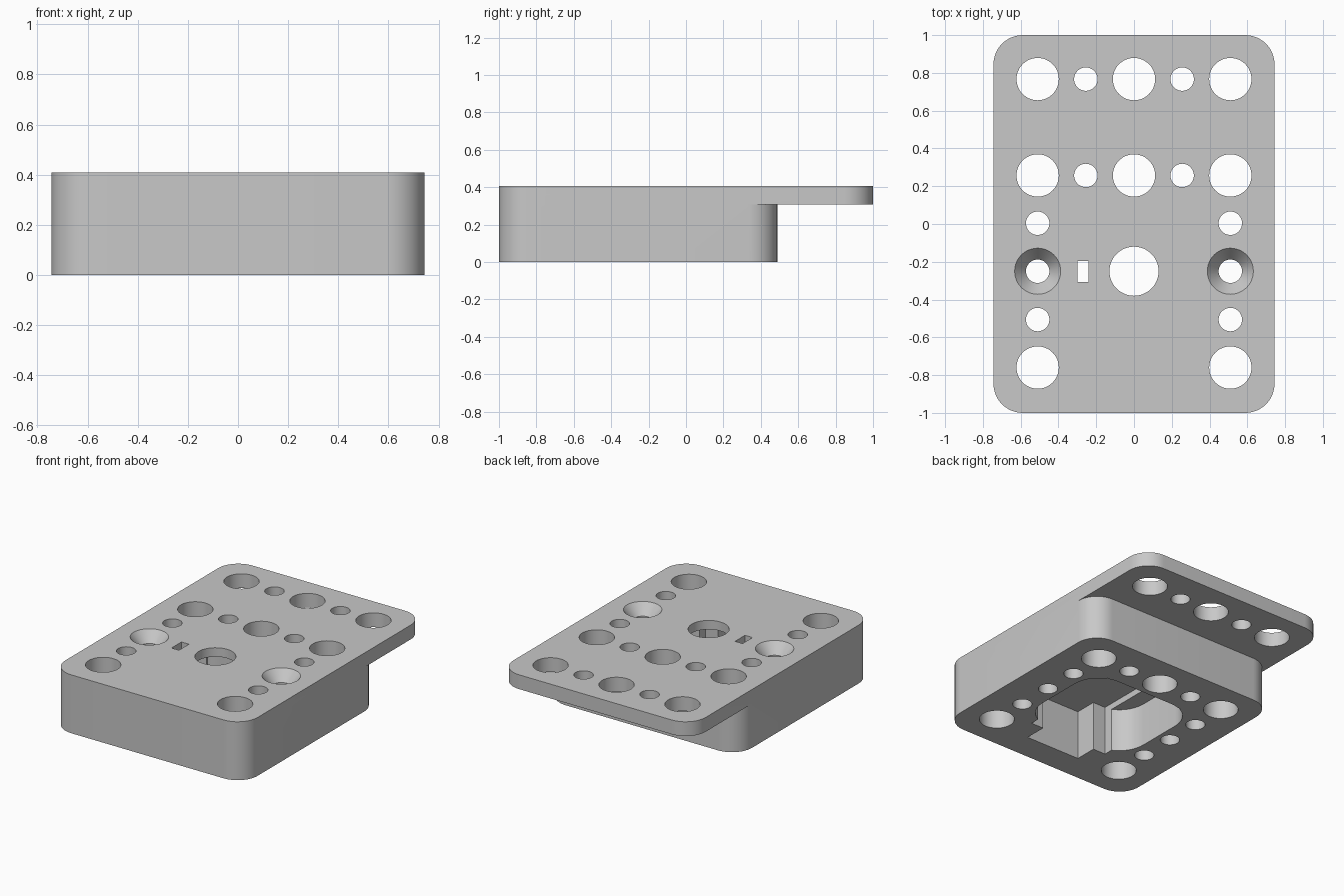
import bpy, bmesh, math

cube = bpy.data.objects.get("Cube")
if cube:
    bpy.data.objects.remove(cube, do_unlink=True)

grey = bpy.data.materials.new("light_grey")
grey.use_nodes = True
colour = (0.58, 0.58, 0.58, 1)
grey.diffuse_color = colour
grey.node_tree.nodes["Principled BSDF"].inputs["Base Color"].default_value = colour


def finish(name, bm):
    mesh = bpy.data.meshes.new(name)
    bmesh.ops.recalc_face_normals(bm, faces=bm.faces)
    bm.to_mesh(mesh)
    bm.free()
    obj = bpy.data.objects.new(name, mesh)
    bpy.context.collection.objects.link(obj)
    mesh.materials.append(grey)
    return obj


def slab(name, x0, x1, y0, y1, z0, z1, radius=0, steps=12):
    """Upright block with optionally rounded vertical corners."""
    bm = bmesh.new()
    outline = []
    corners = [(x1, y1, -1, -1), (x0, y1, 1, -1), (x0, y0, 1, 1), (x1, y0, -1, 1)]
    for quarter, (x, y, sx, sy) in enumerate(corners):
        for i in range(steps + 1 if radius else 1):
            a = (quarter + i / steps) * math.pi / 2
            outline.append((x + radius * (sx + math.cos(a)),
                            y + radius * (sy + math.sin(a)), z0))
    face = bm.faces.new([bm.verts.new(p) for p in outline])
    top = bmesh.ops.extrude_face_region(bm, geom=[face])["geom"]
    bmesh.ops.translate(bm, vec=(0, 0, z1 - z0),
                        verts=[v for v in top if isinstance(v, bmesh.types.BMVert)])
    return finish(name, bm)


def drills(name, spots, z0, z1):
    """Round cutters: each spot is x, y, lower radius, upper radius."""
    bm = bmesh.new()
    for x, y, low, high in spots:
        made = bmesh.ops.create_cone(bm, cap_ends=True, segments=48, radius1=low,
                                     radius2=high, depth=z1 - z0)
        bmesh.ops.translate(bm, vec=(x, y, (z0 + z1) / 2), verts=made["verts"])
    return finish(name, bm)


def combine(target, tool, operation="DIFFERENCE"):
    """Apply a boolean and discard the tool."""
    mod = target.modifiers.new("bool", "BOOLEAN")
    mod.operation, mod.object, mod.solver = operation, tool, "EXACT"
    bpy.context.view_layer.objects.active = target
    bpy.ops.object.modifier_apply(modifier=mod.name)
    bpy.data.objects.remove(tool, do_unlink=True)


# Thin top plate on a shorter thick body
W, H, R = 0.744, 0.408, 0.155
block = slab("mounting_block", -W, W, -1, 1, 0.308, H, R)
combine(block, slab("body", -W, W, -1, 0.488, 0, 0.36, R), "UNION")

# Underside recess: rounded pocket, deeper channel and front notch
DEEP = 0.345
combine(block, slab("pocket", -0.42, 0.42, -0.61, 0.11, -0.1, 0.302, 0.2))
combine(block, slab("channel", -0.307, 0.307, -0.655, 0.1, -0.1, DEEP))
combine(block, slab("notch", -0.21, 0.21, -0.81, -0.5, -0.1, DEEP))

# Through holes
P, BIG, SMALL = 0.51, 0.112, 0.062
spots = [(0, -0.25, 0.13, 0.13)]
for y in (0.767, 0.257):
    spots += [(x, y, BIG, BIG) for x in (-P, 0, P)]
    spots += [(x, y, SMALL, SMALL) for x in (-P / 2, P / 2)]
for x in (-P, P):
    spots.append((x, -0.76, BIG, BIG))
    spots += [(x, y, SMALL, SMALL) for y in (0.004, -0.25, -0.506)]
combine(block, drills("holes", spots, -0.1, 0.5))

# Countersinks, extended slightly above the top face
combine(block, drills("countersinks", [(x, -0.25, SMALL, 0.13) for x in (-P, P)],
                      H - 0.075, H + 0.01))

# Small rectangular slot beside the centre hole
combine(block, slab("slot", -0.3, -0.242, -0.306, -0.196, 0.2, 0.5))

# Smooth the curved walls, keep the edges sharp
bpy.ops.object.select_all(action="DESELECT")
block.select_set(True)
bpy.context.view_layer.objects.active = block
bpy.ops.object.shade_smooth_by_angle(angle=math.radians(30))
